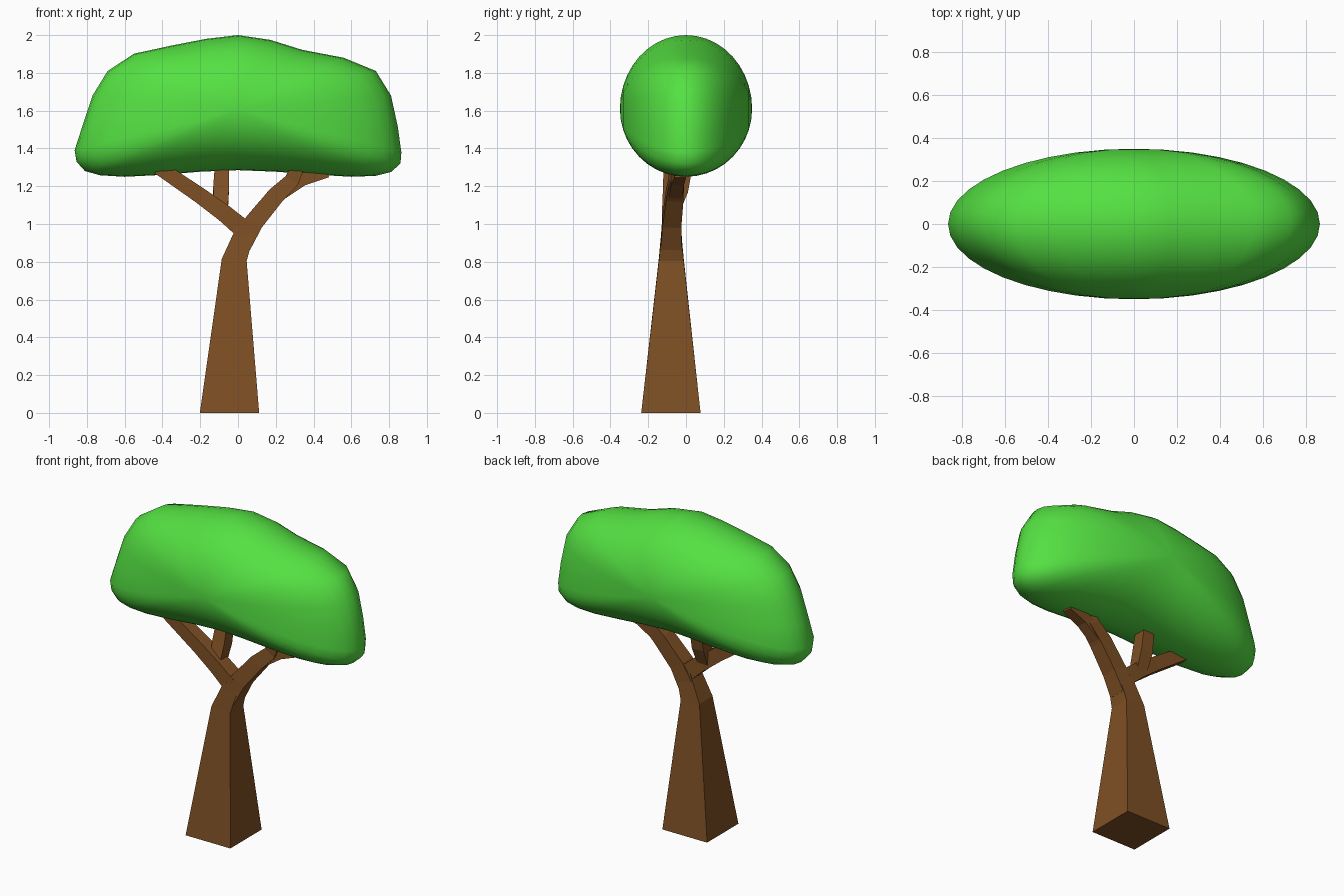
import bpy, bmesh, math
from mathutils import Vector

if "Cube" in bpy.data.objects:
    bpy.data.objects.remove(bpy.data.objects["Cube"])


def make_object(name, bm, color, smooth):
    bmesh.ops.recalc_face_normals(bm, faces=bm.faces)
    mesh = bpy.data.meshes.new(name)
    bm.to_mesh(mesh)
    bm.free()
    for p in mesh.polygons:
        p.use_smooth = smooth
    mat = bpy.data.materials.new(name + "_color")
    mat.diffuse_color = color
    mat.use_nodes = True
    mat.node_tree.nodes["Principled BSDF"].inputs["Base Color"].default_value = mat.diffuse_color
    mesh.materials.append(mat)
    obj = bpy.data.objects.new(name, mesh)
    bpy.context.collection.objects.link(obj)
    return obj


def bridge(bm, a, b):
    n = len(a)
    for i in range(n):
        bm.faces.new((a[i], a[(i + 1) % n], b[(i + 1) % n], b[i]))


def limb(name, path, start=None):
    """Square-section limb; each path entry is (x, y, z, half_width)."""
    bm = bmesh.new()
    pts = [Vector(p[:3]) for p in path]
    rings = []
    for i, p in enumerate(pts):
        t = pts[min(i + 1, len(pts) - 1)] - pts[max(i - 1, 0)]
        if i == 0 and start:
            t = Vector(start)
        t.normalize()
        n = Vector((0, 1, 0)).cross(t).normalized()
        b = t.cross(n)
        h = path[i][3]
        rings.append([bm.verts.new(p + n * h * u + b * h * v)
                      for u, v in ((-1, -1), (1, -1), (1, 1), (-1, 1))])
    for r, s in zip(rings, rings[1:]):
        bridge(bm, r, s)
    bm.faces.new(rings[0])
    bm.faces.new(rings[-1])
    return make_object(name, bm, (0.21, 0.08, 0.018, 1), False)


# Trunk and branches
limb("trunk", [(-.045, -.08, 0, .157), (-.02, -.078, .81, .066), (.04, -.078, .97, .05)],
     start=(0, 0, 1))
limb("right_branch", [(.015, -.078, .89, .056), (.085, -.075, 1.01, .05),
                      (.2, -.06, 1.15, .046), (.285, -.05, 1.23, .04),
                      (.32, -.06, 1.31, .034)])
limb("right_fork", [(.23, -.055, 1.165, .036), (.34, -.045, 1.236, .034),
                    (.47, -.03, 1.275, .03)])
limb("left_branch", [(.03, -.078, .97, .05), (-.07, -.08, 1.055, .046),
                     (-.2, -.08, 1.15, .042), (-.42, -.08, 1.3, .038)])
limb("upper_fork", [(-.09, -.07, 1.07, .036), (-.09, -.03, 1.18, .042),
                    (-.085, -.005, 1.3, .038)])

# Canopy: front outline shrunk elliptically towards front and back poles
outline = [(0, 2.0), (.17, 1.975), (.34, 1.922), (.56, 1.88), (.73, 1.81), (.81, 1.68),
           (.845, 1.52), (.865, 1.38), (.86, 1.32), (.81, 1.275), (.73, 1.255),
           (.6, 1.25), (.4, 1.262), (.2, 1.277), (0, 1.285), (-.2, 1.277),
           (-.4, 1.26), (-.6, 1.25), (-.73, 1.258), (-.81, 1.28), (-.855, 1.33),
           (-.865, 1.39), (-.82, 1.53), (-.77, 1.68), (-.69, 1.81), (-.55, 1.902),
           (-.35, 1.945), (-.17, 1.98)]
cz, depth, steps = 1.61, .35, 20
bm = bmesh.new()
rings = []
for k in range(1, steps):
    a = math.pi * k / steps
    s = math.sin(a)
    rings.append([bm.verts.new((x * s, -depth * math.cos(a), cz + (z - cz) * s))
                  for x, z in outline])
for r, s in zip(rings, rings[1:]):
    bridge(bm, r, s)
for ring, y in ((rings[0], -depth), (rings[-1], depth)):
    pole = bm.verts.new((0, y, cz))
    for i in range(len(ring)):
        bm.faces.new((ring[i], ring[(i + 1) % len(ring)], pole))
make_object("canopy", bm, (.09, .75, .055, 1), True)
